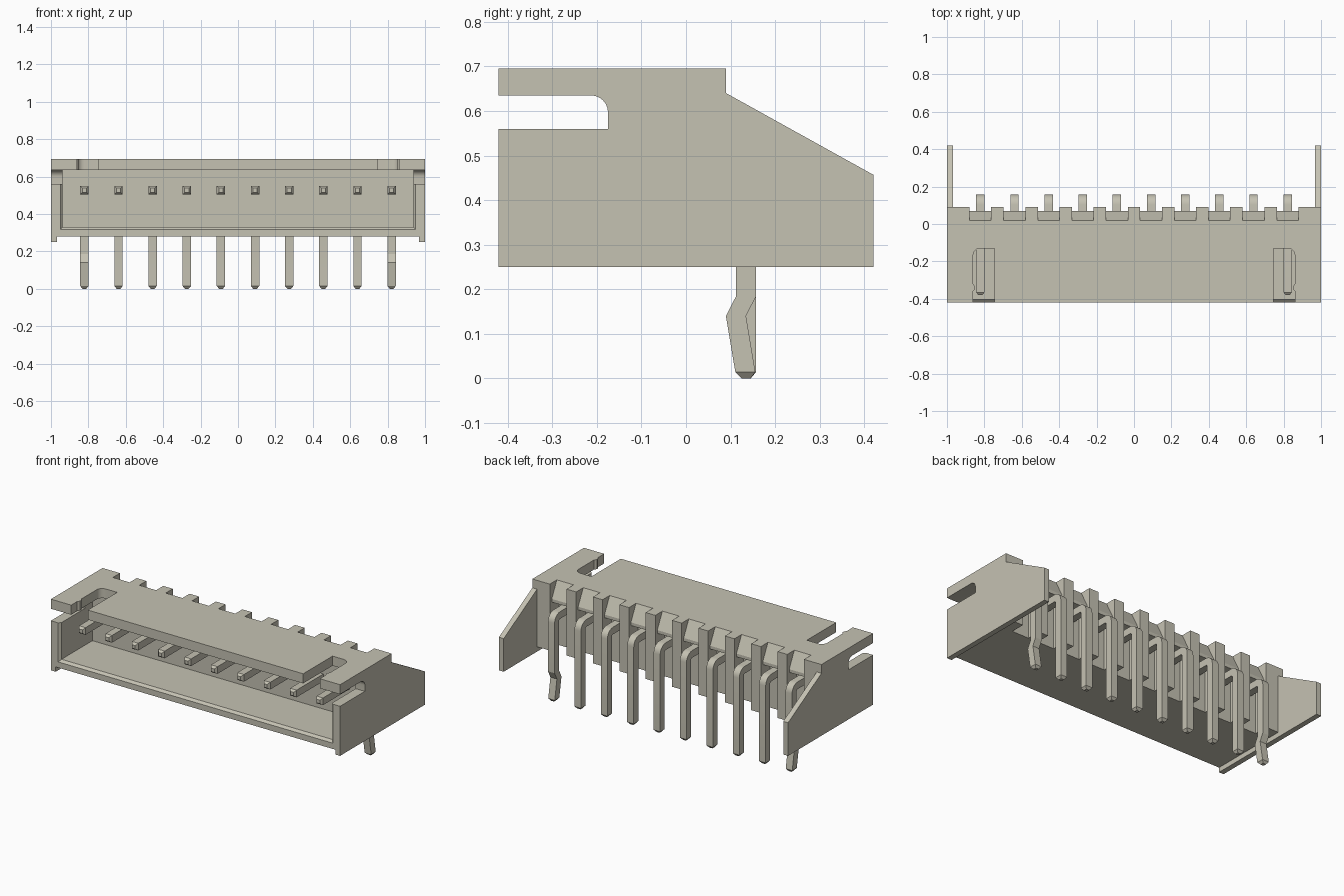
import bpy, bmesh
from math import sin, cos, pi

cube = bpy.data.objects.get("Cube")
if cube:
    bpy.data.objects.remove(cube, do_unlink=True)

plastic = bpy.data.materials.new("warm_grey_beige")
plastic.use_nodes = True
COLOUR = (0.56, 0.54, 0.45, 1)
plastic.diffuse_color = COLOUR
plastic.node_tree.nodes["Principled BSDF"].inputs["Base Color"].default_value = COLOUR


def loft(name, rings):
    """Skin a list of equal-length point rings and cap both ends."""
    bm = bmesh.new()
    loops = [[bm.verts.new(p) for p in ring] for ring in rings]
    n = len(loops[0])
    for a, b in zip(loops, loops[1:]):
        for i in range(n):
            j = (i + 1) % n
            bm.faces.new((a[i], a[j], b[j], b[i]))
    bm.faces.new(loops[0][::-1])
    bm.faces.new(loops[-1])
    bmesh.ops.recalc_face_normals(bm, faces=bm.faces)
    mesh = bpy.data.meshes.new(name)
    bm.to_mesh(mesh)
    bm.free()
    mesh.materials.append(plastic)
    obj = bpy.data.objects.new(name, mesh)
    bpy.context.scene.collection.objects.link(obj)
    return obj


def side_prism(name, profile, x0, x1):
    """Extrude a (y, z) profile along x."""
    return loft(name, [[(x, y, z) for y, z in profile] for x in (x0, x1)])


def plan_prism(name, plan, z0, z1):
    """Extrude an (x, y) plan along z."""
    return loft(name, [[(x, y, z) for x, y in plan] for z in (z0, z1)])


def rect(a0, a1, b0, b1):
    return [(a0, b0), (a1, b0), (a1, b1), (a0, b1)]


def arc(cx, cy, r, start, end, steps=6):
    angles = [start + (end - start) * i / steps for i in range(steps + 1)]
    return [(cx + r * cos(t), cy + r * sin(t)) for t in angles]


def combine(target, tool, operation):
    """Apply a boolean and discard the tool."""
    mod = target.modifiers.new("cut", "BOOLEAN")
    mod.operation, mod.solver, mod.object = operation, "EXACT", tool
    bpy.context.view_layer.update()
    graph = bpy.context.evaluated_depsgraph_get()
    mesh = bpy.data.meshes.new_from_object(target.evaluated_get(graph))
    target.modifiers.clear()
    target.data = mesh
    bpy.data.objects.remove(tool, do_unlink=True)


PIN_XS = [(i - 4.5) * 0.1825 for i in range(10)]
FRONT, BACK, TOP = -0.42, 0.09, 0.695

# Housing: central block plus a full-depth wall at each end
housing = side_prism("housing", rect(FRONT, BACK, 0.28, TOP), -0.98, 0.98)
wall = [(FRONT, 0.25), (0.42, 0.25), (0.42, 0.457), (BACK, 0.64), (BACK, TOP), (FRONT, TOP)]
for s in (-1, 1):
    combine(housing, side_prism("end_wall", wall, s * 0.967, s), "UNION")

# Socket cavity with a chamfered front lip
cavity = [[(-w, y, z), (w, y, z), (w, y, 0.635), (-w, y, 0.635)]
          for y, w, z in ((-0.45, 0.95, 0.316), (FRONT, 0.95, 0.316),
                          (-0.405, 0.937, 0.33), (-0.1, 0.937, 0.33))]
combine(housing, loft("cavity_cutter", cavity), "DIFFERENCE")

# Locking slots in the end walls and the lid
side_slot = [(-0.5, 0.56), (-0.175, 0.56)] + arc(-0.213, 0.597, 0.038, 0, pi / 2) + [(-0.5, 0.635)]
lid_slot = ([(0.745, -0.5), (0.86, -0.5), (0.86, -0.36), (0.85, -0.347), (0.85, -0.333),
             (0.86, -0.32)] + arc(0.822, -0.168, 0.038, 0, pi / 2) + [(0.745, -0.13)])
for s in (-1, 1):
    combine(housing, side_prism("side_slot_cutter", side_slot, s * 0.9, s * 1.1), "DIFFERENCE")
    plan = [(s * x, y) for x, y in lid_slot]
    combine(housing, plan_prism("lid_slot_cutter", plan, 0.6, 0.8), "DIFFERENCE")

# Rear grooves: sloped notch at the top, deeper recess around each pin
groove = [(0.02, 0.75), (0.02, TOP), (0.07, 0.595), (0.07, 0.575),
          (0, 0.575), (0, 0.2), (0.2, 0.2), (0.2, 0.75)]
for x in PIN_XS:
    combine(housing, side_prism("groove_cutter", groove, x - 0.058, x + 0.058), "DIFFERENCE")


# Contact pins: square section swept along a bent path
def pin(name, x, kinked):
    h, py, pz, r = 0.0225, 0.135, 0.527, 0.032
    path = [(-0.38, pz, 0.011, pi / 2), (-0.365, pz, h, pi / 2)]
    path += [(y, z, h, t) for (y, z), t in
             zip(arc(py - r, pz - r, r, pi / 2, 0), [pi / 2 * (1 - i / 6) for i in range(7)])]
    if kinked:
        path += [(py, 0.185, h, 0), (0.112, 0.14, h, 0)]
    path += [(py - 0.002 * kinked, 0.015, h, 0), (py, 0, 0.01, 0)]
    rings = []
    for y, z, half, t in path:
        dy, dz = half * cos(t), half * sin(t)
        rings.append([(x - half, y - dy, z - dz), (x + half, y - dy, z - dz),
                      (x + half, y + dy, z + dz), (x - half, y + dy, z + dz)])
    return loft(name, rings)


for i, x in enumerate(PIN_XS):
    pin(f"contact_pin_{i + 1}", x, i in (0, 9))

# Smooth the rounded corners while keeping hard edges
bpy.ops.object.select_all(action="DESELECT")
for obj in bpy.context.scene.objects:
    if obj.name.startswith(("housing", "contact_pin")):
        obj.select_set(True)
        bpy.context.view_layer.objects.active = obj
bpy.ops.object.shade_smooth_by_angle(angle=pi / 7)
